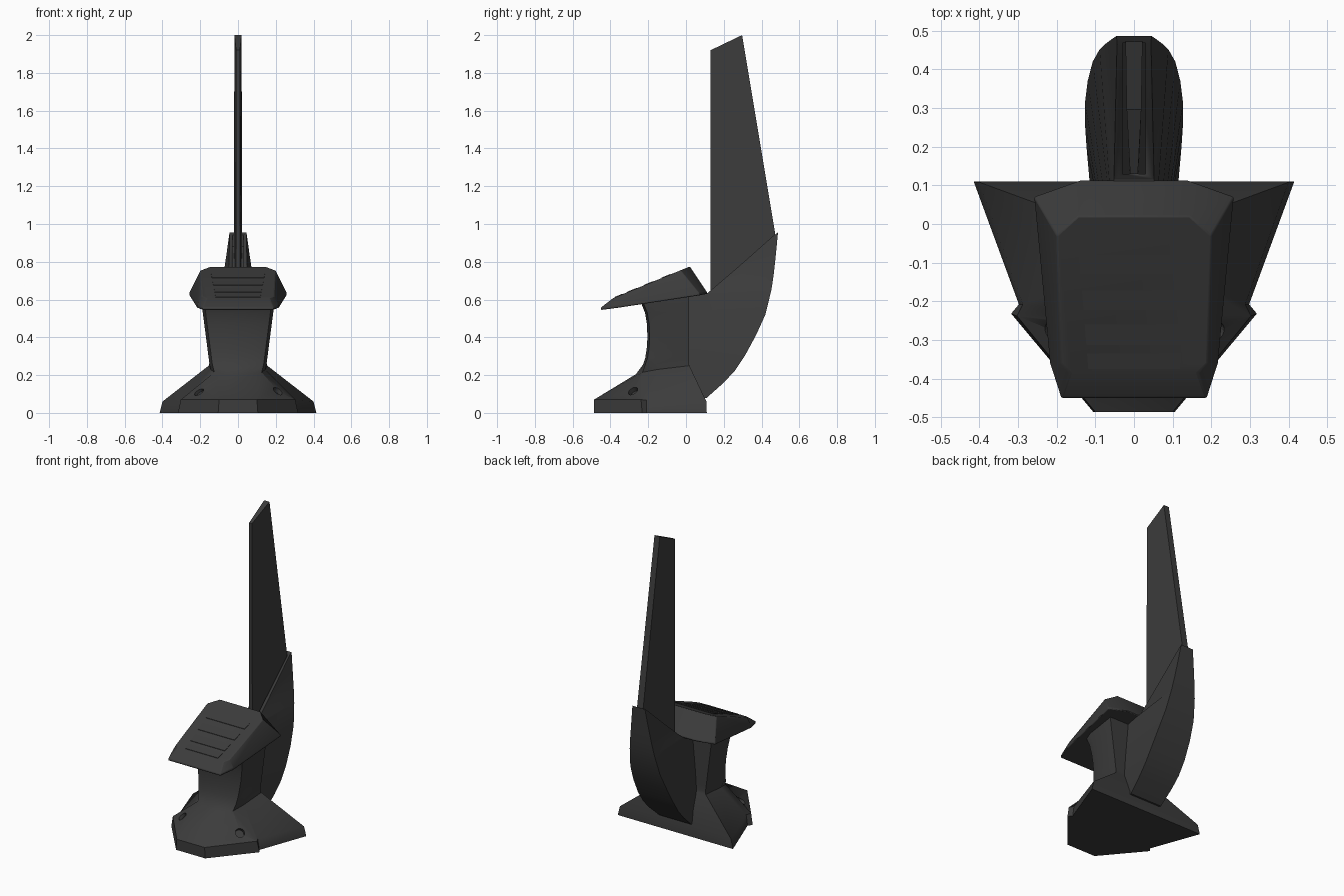
import bpy, bmesh, math
from mathutils import Vector

if "Cube" in bpy.data.objects:
    bpy.data.objects.remove(bpy.data.objects["Cube"])

dark = bpy.data.materials.new("dark_grey")
dark.diffuse_color = (0.045, 0.045, 0.045, 1)
dark.use_nodes = True
dark.node_tree.nodes["Principled BSDF"].inputs["Base Color"].default_value = dark.diffuse_color


def finish(ob, angle=25):
    ob.data.materials.append(dark)
    bpy.ops.object.select_all(action='DESELECT')
    ob.select_set(True)
    bpy.context.view_layer.objects.active = ob
    bpy.ops.object.shade_smooth_by_angle(angle=math.radians(angle))


def loft(name, rings, bevel=0, angle=25):
    """Skin half-rings (x > 0, front to back), each mirrored across x = 0."""
    bm = bmesh.new()
    loops = []
    for r in rings:
        pts = list(r) + [(-x, y, z) for x, y, z in reversed(r)]
        loops.append([bm.verts.new(p) for p in pts])
    n = len(loops[0])
    for a, b in zip(loops, loops[1:]):
        for i in range(n):
            j = (i + 1) % n
            bm.faces.new((a[i], a[j], b[j], b[i]))
    bm.faces.new(loops[0])
    bm.faces.new(loops[-1])
    bmesh.ops.recalc_face_normals(bm, faces=bm.faces)
    me = bpy.data.meshes.new(name)
    bm.to_mesh(me)
    bm.free()
    ob = bpy.data.objects.new(name, me)
    bpy.context.collection.objects.link(ob)
    finish(ob, angle)
    if bevel:
        m = ob.modifiers.new("bevel", 'BEVEL')
        m.width, m.segments, m.limit_method = bevel, 2, 'ANGLE'
    return ob


def cut(ob, cutter):
    m = ob.modifiers.new("cut", 'BOOLEAN')
    m.operation, m.object, m.solver = 'DIFFERENCE', cutter, 'EXACT'
    cutter.hide_render = True
    cutter.display_type = 'WIRE'


# flared foot running up into the concave column
rings = [
    [(.105, -.487, 0), (.318, -.232, 0), (.298, -.208, 0), (.415, .11, 0)],
    [(.10, -.487, .07), (.303, -.238, .07), (.288, -.208, .068), (.40, .108, .06)],
    [(.06, -.265, .205), (.125, -.23, .215), (.145, -.15, .23), (.155, .018, .25)],
]
for z, y in [(.255, -.228), (.29, -.216), (.34, -.208), (.40, -.204), (.47, -.207), (.53, -.217), (.575, -.235)]:
    w = .15 + (z - .25) * .13
    rings.append([(w * .5, y, z), (w - .015, y + .012, z), (w, y + .06, z), (w, .015, z + .012)])
rings.append([(.1, -.25, .595), (.18, -.235, .6), (.195, -.16, .61), (.195, .015, .64)])
foot = loft("foot_and_column", rings, angle=42)

# screw recesses on the front slopes
for s in (1, -1):
    axis = Vector((.54 * s, -.45, .7))
    bpy.ops.mesh.primitive_cylinder_add(vertices=20, radius=.028, depth=.05,
                                        location=(.21 * s, -.28, .115),
                                        rotation=axis.to_track_quat('Z', 'Y').to_euler())
    hole = bpy.context.object
    hole.name = "screw_hole_cutter"
    cut(foot, hole)

# sloping head pad
loft("head_pad", [
    [(.188, -.45, .545), (.217, -.36, .556), (.258, .07, .622), (.14, .112, .63)],
    [(.188, -.45, .558), (.217, -.36, .572), (.258, .07, .635), (.14, .112, .638)],
    [(.165, -.385, .608), (.19, -.36, .618), (.20, -.03, .754), (.145, .02, .775)],
], bevel=.012, angle=30)

# thin raised slats on the pad
for i, (y0, y1) in enumerate([(-.13, -.082), (-.223, -.172), (-.313, -.26), (-.375, -.335)]):
    def row(lift):
        return [(.142 + .08 * (y + .08), y, .7335 + .4125 * (y + .08) + lift) for y in (y0, y1)]
    loft(f"pad_slat_{i + 1}", [row(-.01), row(.003)])

# curved rear fairing, tapering upward: front (y, z, half width), back (y, z, half width)
spine = [
    (.0, .08, .085, .11, .08, .115), (.0, .15, .085, .20, .16, .123), (.0, .25, .084, .26, .225, .127),
    (.0, .33, .08, .313, .305, .127), (.0, .41, .074, .37, .41, .120), (.0, .50, .066, .42, .52, .107),
    (.0, .62, .056, .452, .65, .089), (.115, .635, .052, .464, .73, .077),
    (.29, .785, .048, .476, .84, .061), (.465, .94, .044, .487, .955, .045),
]
fairing = loft("rear_fairing", [
    [(wf, yf, zf), (wb, yb, zb)] for yf, zf, wf, yb, zb, wb in spine], angle=30)

# slot in the fairing that holds the blade
slot = loft("slot_cutter", [
    [(.03, .13, .59), (.03, .468, .88)],
    [(.03, .13, .85), (.03, .468, 1.1)],
])
cut(fairing, slot)

# tall wedge blade
loft("blade", [
    [(.012, .13, .57), (.022, .468, .86)],
    [(.012, .13, .66), (.022, .472, .95)],
    [(.010, .13, 1.92), (.019, .297, 2.0)],
], angle=10)
